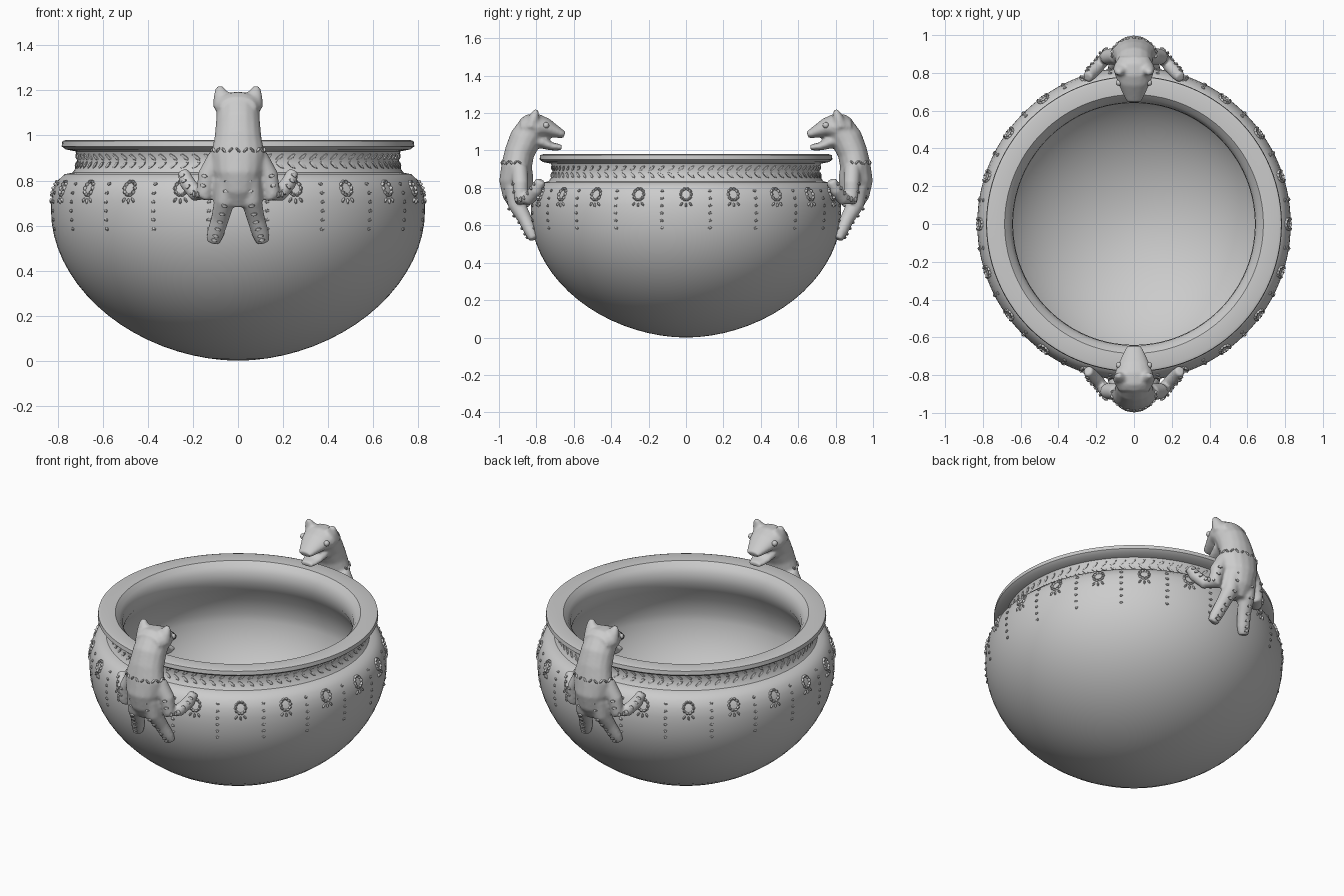
import bpy, bmesh, math
from math import sin, cos, pi, radians
from mathutils import Vector, Matrix

if "Cube" in bpy.data.objects:
    bpy.data.objects.remove(bpy.data.objects["Cube"])


def finish(bm, name, angle=40):
    bmesh.ops.recalc_face_normals(bm, faces=bm.faces)
    me = bpy.data.meshes.new(name)
    bm.to_mesh(me)
    bm.free()
    ob = bpy.data.objects.new(name, me)
    bpy.context.collection.objects.link(ob)
    bpy.ops.object.select_all(action='DESELECT')
    bpy.context.view_layer.objects.active = ob
    ob.select_set(True)
    bpy.ops.object.shade_smooth_by_angle(angle=radians(angle))
    return ob


def bowl_curve(rad, top, bottom, n=18):
    """Rounded underside from the bottom pole up to the widest point."""
    pts = []
    for i in range(n + 1):
        a = pi / 2 * i / n
        pts.append((rad * sin(a) ** 1.05, top - (top - bottom) * cos(a) ** 1.05))
    return pts


# Bowl: one lathed profile, outside then rim then inside
outer = bowl_curve(.83, .66, 0) + [
    (.829, .71), (.82, .76), (.80, .80), (.77, .828), (.735, .835),
    (.718, .86), (.712, .90), (.722, .93), (.765, .938), (.783, .952), (.78, .975)]
inner = [(.765, .98), (.685, .975), (.66, .95), (.643, .92), (.64, .86), (.67, .80), (.72, .72)]
inner += bowl_curve(.745, .62, .06)[::-1]
bm = bmesh.new()
verts = [bm.verts.new((max(r, 0), 0, z)) for r, z in outer + inner]
edges = [bm.edges.new(p) for p in zip(verts, verts[1:])]
bmesh.ops.spin(bm, geom=verts + edges, axis=(0, 0, 1), cent=(0, 0, 0),
               angle=2 * pi, steps=112, use_duplicate=False)
bmesh.ops.remove_doubles(bm, verts=bm.verts, dist=.0005)
finish(bm, "bowl")


def bead(bm, pos, normal, up, length, width, tilt=0, height=.009):
    """Small raised lozenge lying on a surface."""
    n = Vector(normal).normalized()
    u = (Vector(up) - n * n.dot(Vector(up))).normalized()
    t = u.cross(n)
    d = t * cos(tilt) + u * sin(tilt)
    s = n.cross(d)
    m = Matrix((d * length, s * width, n * height)).transposed().to_4x4()
    m.translation = pos
    bmesh.ops.create_icosphere(bm, subdivisions=1, radius=1, matrix=m)


def on_bowl(a, z):
    """Point and normal on the outside of the bowl."""
    for (r0, z0), (r1, z1) in zip(outer, outer[1:]):
        if z0 <= z <= z1:
            r = r0 + (r1 - r0) * (z - z0) / (z1 - z0)
            return (Vector((r * cos(a), r * sin(a), z)),
                    Vector(((z1 - z0) * cos(a), (z1 - z0) * sin(a), r0 - r1)))


def bowl_bead(bm, a, z, *args):
    p, n = on_bowl(a, z)
    bead(bm, p, n, (0, 0, 1), *args)


# Chevron band round the neck, pointing to the front
bm = bmesh.new()
for i in range(84):
    a = 2 * pi * (i + .5) / 84
    s = 1 if cos(a) > 0 else -1
    for k in (1, -1):
        bowl_bead(bm, a, .886 + k * .018, .027, .009, s * k * radians(40))
finish(bm, "neck_chevrons")

# Rosettes with three drops, alternating with dotted columns
ros, col = bmesh.new(), bmesh.new()
for i in range(20):
    a = i * pi / 10
    for j in range(6):
        bowl_bead(col, a + pi / 20, .785 - j * .04, .012, .009)
    if i in (5, 15):
        continue
    for j in range(10):
        b = j * pi / 5
        bowl_bead(ros, a + .028 * cos(b) / .82, .765 + .03 * sin(b), .012, .009, b + pi / 2, .012)
    for k in (-1, 0, 1):
        bowl_bead(ros, a + k * .03, .713 - .005 * (k == 0), .014, .007, pi / 2 + k * .6)
finish(ros, "rosettes")
finish(col, "dotted_columns")


def loft(bm, stations, side=(1, 0, 0), n=16):
    """Closed tube through (x, y, z, half width, half depth) stations."""
    rings = []
    pts = [Vector(s[:3]) for s in stations]
    for i, s in enumerate(stations):
        t = (pts[min(i + 1, len(pts) - 1)] - pts[max(i - 1, 0)]).normalized()
        u = Vector(side)
        u = (u - t * u.dot(t)).normalized()
        v = t.cross(u)
        rings.append([bm.verts.new(pts[i] + u * s[3] * cos(2 * pi * k / n) + v * s[4] * sin(2 * pi * k / n))
                      for k in range(n)])
    for a, b in zip(rings, rings[1:]):
        for k in range(n):
            bm.faces.new((a[k], a[(k + 1) % n], b[(k + 1) % n], b[k]))
    bm.faces.new(rings[0][::-1])
    bm.faces.new(rings[-1])


# Beast handle: body, head, jaws, ears and limbs fused by a remesh
body = [(0, -.885, .69, .055, .05), (0, -.90, .76, .09, .08), (0, -.907, .84, .11, .092),
        (0, -.905, .92, .12, .082), (0, -.89, .99, .105, .08), (0, -.86, 1.06, .098, .085),
        (0, -.82, 1.12, .095, .08)]
head = [(0, -.885, 1.125, .08, .045), (0, -.85, 1.125, .10, .068), (0, -.79, 1.125, .102, .07),
        (0, -.745, 1.12, .085, .052), (0, -.69, 1.098, .06, .032), (0, -.65, 1.083, .042, .018)]
jaw = [(0, -.83, 1.07, .07, .05), (0, -.77, 1.045, .068, .035), (0, -.72, 1.022, .055, .022),
       (0, -.665, 1.016, .04, .016)]
leg = [(.05, -.91, .80, .055, .06), (.06, -.905, .71, .046, .048), (.08, -.86, .63, .04, .037),
       (.10, -.83, .565, .038, .034), (.112, -.815, .525, .03, .025)]
arm = [(.085, -.89, .90, .045, .05), (.135, -.885, .82, .043, .045), (.15, -.88, .735, .04, .04),
       (.185, -.84, .74, .035, .035), (.225, -.80, .79, .035, .035), (.245, -.775, .84, .028, .026)]
ear = [(.065, -.825, 1.13, .045, .04), (.075, -.81, 1.185, .034, .026), (.084, -.80, 1.218, .014, .012)]
bm = bmesh.new()
trim = bmesh.new()
for part in (body, head, jaw):
    loft(bm, part)
for s in (1, -1):
    def flip(part):
        return [(s * p[0],) + tuple(p[1:]) for p in part]
    loft(bm, flip(leg))
    loft(bm, flip(ear))
    loft(bm, flip(arm), side=(0, 1, 0))
    # Eye and the rows of beads down each limb
    bmesh.ops.create_icosphere(trim, subdivisions=2, radius=.017,
                               matrix=Matrix.Translation((s * .08, -.748, 1.135)))
    for limb, n in ((flip(leg), Vector((0, -1, -.45))), (flip(arm)[1:], Vector((s * .35, -1, 0)))):
        for p, q in zip(limb, limb[1:]):
            for f in (0, .5):
                w = [x + (y - x) * f for x, y in zip(p, q)]
                d = Vector(q[:3]) - Vector(p[:3])
                nn = (n - d * (n.dot(d) / d.length_squared)).normalized()
                bead(trim, Vector(w[:3]) + nn * (w[4] - .001), nn, d, .016, .009)
# Zigzag collar across the back of the neck
for i in range(13):
    b = pi * (i / 12 - .5) * 1.1
    bead(trim, (.116 * sin(b), -.902 - .081 * cos(b), .935),
         (sin(b), -1.3 * cos(b), 0), (0, 0, 1), .017, .007, .8 if i % 2 else -.8)
beast = finish(bm, "beast_handle_front", 80)
remesh = beast.modifiers.new("fuse", 'REMESH')
remesh.mode = 'VOXEL'
remesh.voxel_size = .009
remesh.use_smooth_shade = True
smooth = beast.modifiers.new("soften", 'SMOOTH')
smooth.factor = .5
smooth.iterations = 4
beads = finish(trim, "beast_trim_front")

# Same handle turned round for the back
for ob, name in ((beast, "beast_handle_back"), (beads, "beast_trim_back")):
    dup = ob.copy()
    dup.name = name
    dup.rotation_euler.z = pi
    bpy.context.collection.objects.link(dup)
